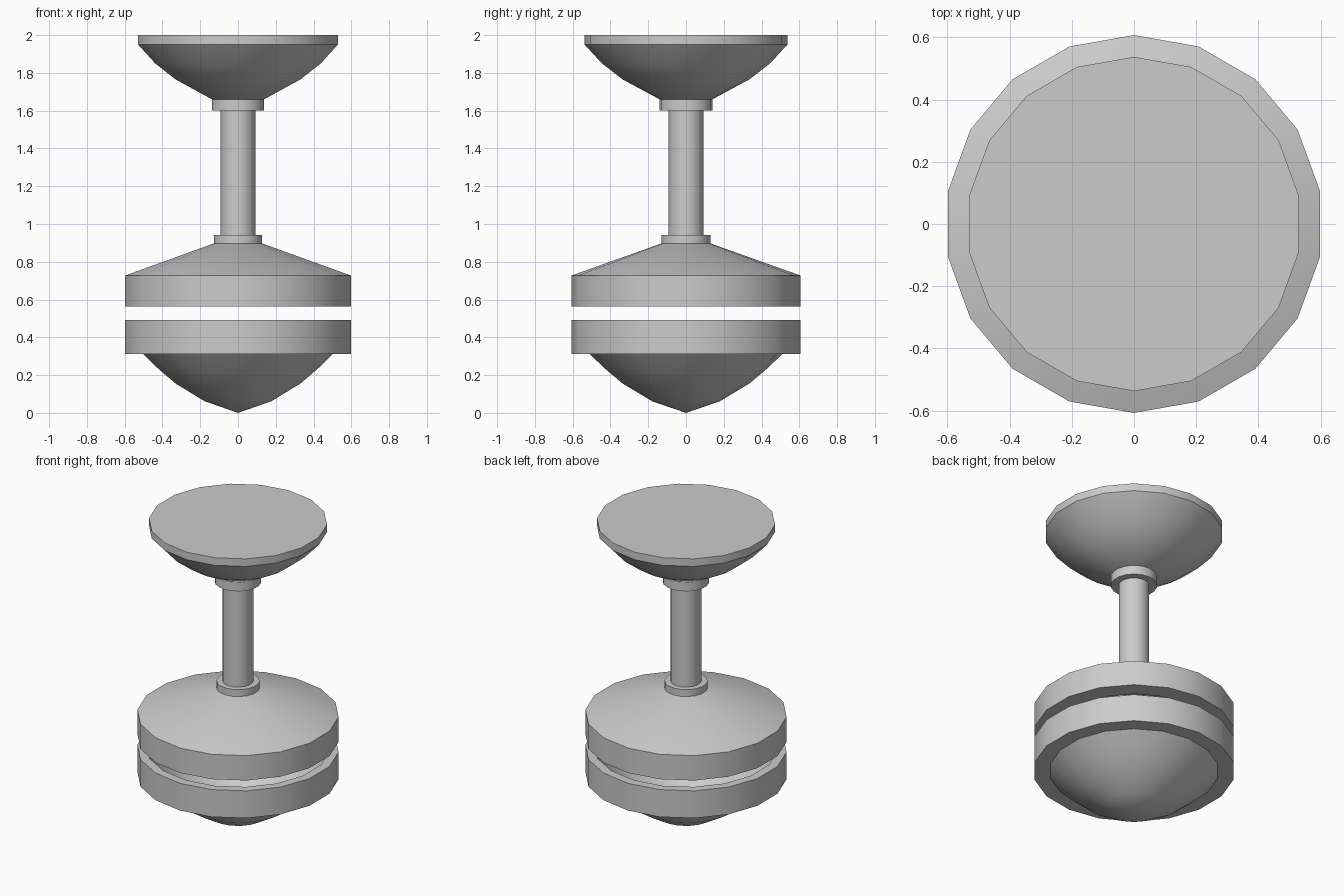
import bpy
import bmesh
from math import pi, radians

cube = bpy.data.objects.get("Cube")
if cube:
    bpy.data.objects.remove(cube, do_unlink=True)

SIDES = 18

# Single painted metal colour
grey = bpy.data.materials.new("satin_grey")
grey.use_nodes = True
COLOUR = (0.6, 0.6, 0.6, 1)
grey.diffuse_color = COLOUR
grey.node_tree.nodes["Principled BSDF"].inputs["Base Color"].default_value = COLOUR


def lathe(name, profile, closed=False):
    """Turn a profile of (radius, height) points around the z axis."""
    bm = bmesh.new()
    verts = [bm.verts.new((0, r, z)) for r, z in profile]
    pairs = list(zip(verts, verts[1:]))
    if closed:
        pairs.append((verts[-1], verts[0]))
    edges = [bm.edges.new(p) for p in pairs]
    bmesh.ops.spin(bm, geom=verts + edges, cent=(0, 0, 0), axis=(0, 0, 1),
                   angle=2 * pi, steps=SIDES, use_duplicate=False)
    bmesh.ops.remove_doubles(bm, verts=bm.verts, dist=0.0005)
    bmesh.ops.recalc_face_normals(bm, faces=bm.faces)
    mesh = bpy.data.meshes.new(name)
    bm.to_mesh(mesh)
    bm.free()
    mesh.materials.append(grey)
    obj = bpy.data.objects.new(name, mesh)
    bpy.context.collection.objects.link(obj)
    bpy.ops.object.select_all(action="DESELECT")
    obj.select_set(True)
    bpy.context.view_layer.objects.active = obj
    bpy.ops.object.shade_smooth_by_angle(angle=radians(30))
    return obj


def cylinder(name, radius, bottom, top):
    return lathe(name, [(0, bottom), (radius, bottom), (radius, top), (0, top)])


# Ceiling canopy: flat top, short rim, curved underside
lathe("ceiling_canopy", [(0, 2), (0.537, 2), (0.537, 1.95), (0.445, 1.85),
                         (0.335, 1.765), (0.14, 1.66), (0, 1.66)])

# Stem with a collar at each end
cylinder("upper_collar", 0.14, 1.6, 1.66)
cylinder("stem", 0.093, 0.8, 1.61)
cylinder("lower_collar", 0.13, 0.88, 0.943)

# Hollow upper housing with a sloping roof
lathe("upper_housing", [(0.08, 0.897), (0.13, 0.897), (0.607, 0.727), (0.607, 0.562),
                        (0.495, 0.562), (0.495, 0.72), (0.08, 0.86)], closed=True)

# Open lower housing: rim band with a bowl below
lathe("lower_housing", [(0, 0), (0.18, 0.062), (0.335, 0.155), (0.43, 0.235),
                        (0.51, 0.312), (0.607, 0.312), (0.607, 0.493),
                        (0.55, 0.493), (0.5, 0.34), (0.335, 0.18),
                        (0.18, 0.09), (0, 0.03)])
